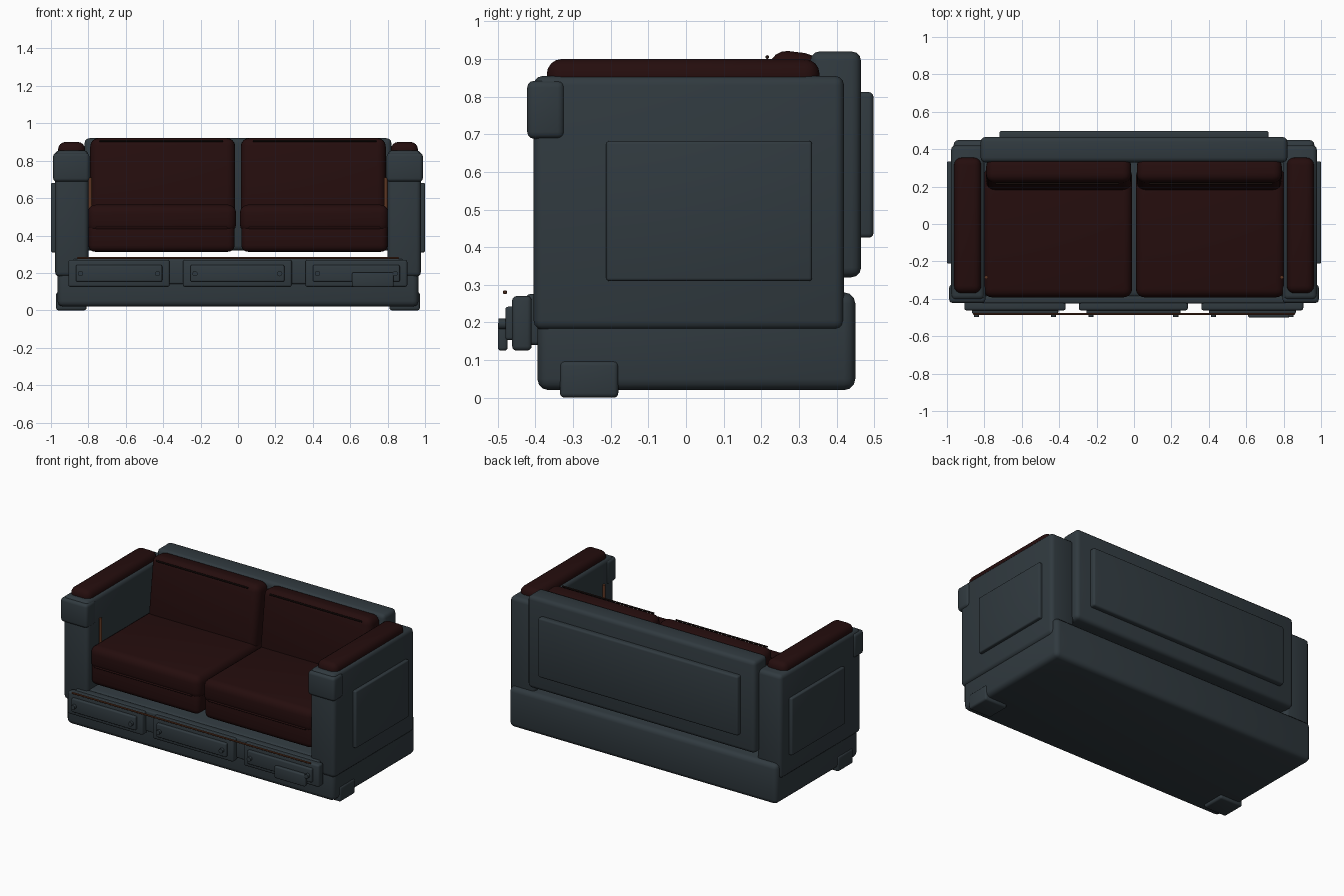
import bpy, bmesh, math
from mathutils import Matrix, Vector

if "Cube" in bpy.data.objects:
    bpy.data.objects.remove(bpy.data.objects["Cube"])


def material(name, rgb):
    m = bpy.data.materials.new(name)
    m.diffuse_color = (*rgb, 1)
    m.use_nodes = True
    m.node_tree.nodes["Principled BSDF"].inputs["Base Color"].default_value = m.diffuse_color
    return m


SLATE = material("slate", (0.030, 0.042, 0.050))
RED = material("dark red", (0.018, 0.004, 0.004))
COPPER = material("copper brown", (0.11, 0.036, 0.016))
DARK = material("dark thread", (0.012, 0.006, 0.005))


def finish(name, bm, mat):
    me = bpy.data.meshes.new(name)
    bmesh.ops.recalc_face_normals(bm, faces=bm.faces)
    bm.to_mesh(me)
    bm.free()
    me.materials.append(mat)
    ob = bpy.data.objects.new(name, me)
    bpy.context.collection.objects.link(ob)
    bpy.ops.object.select_all(action='DESELECT')
    ob.select_set(True)
    bpy.context.view_layer.objects.active = ob
    bpy.ops.object.shade_smooth_by_angle(angle=math.radians(35))
    return ob


def box(name, x, y, z, mat, bevel=0.01, seg=3, tilt=0.0):
    """Rounded box from (min, max) ranges, optionally leaning back about x."""
    size = Vector((x[1] - x[0], y[1] - y[0], z[1] - z[0]))
    mid = Vector((x[0] + x[1], y[0] + y[1], z[0] + z[1])) / 2
    bm = bmesh.new()
    bmesh.ops.create_cube(bm, size=1)
    bmesh.ops.scale(bm, vec=size, verts=bm.verts)
    bmesh.ops.bevel(bm, geom=bm.edges[:], offset=min(bevel, min(size) * 0.48),
                    segments=seg, profile=0.5, affect='EDGES')
    bm.transform(Matrix.Translation(mid) @ Matrix.Rotation(tilt, 4, 'X'))
    return finish(name, bm, mat)


def rod(name, centre, axis, radius, length, mat):
    bm = bmesh.new()
    bmesh.ops.create_cone(bm, cap_ends=True, segments=16, radius1=radius,
                          radius2=radius, depth=length)
    rot = Vector((0, 0, 1)).rotation_difference(Vector(axis)).to_matrix().to_4x4()
    bm.transform(Matrix.Translation(centre) @ rot)
    return finish(name, bm, mat)


def span(side, a, b):
    return (a, b) if side > 0 else (-b, -a)


# Base plinth and front rail
box("base", (-0.965, 0.965), (-0.395, 0.45), (0.02, 0.28), SLATE, 0.03)
box("front_rail", (-0.88, 0.88), (-0.425, -0.38), (0.14, 0.275), SLATE, 0.01)

# Backrest frame and rear panel
box("back_frame", (-0.82, 0.82), (0.33, 0.465), (0.32, 0.92), SLATE, 0.025)
box("back_panel", (-0.72, 0.72), (0.45, 0.498), (0.425, 0.812), SLATE, 0.012)

for side, label in ((-1, "left"), (1, "right")):
    # Arms with front cap, side panel, top pad and foot
    box(label + "_arm", span(side, 0.80, 0.978), (-0.405, 0.42), (0.18, 0.855), SLATE, 0.025)
    box(label + "_arm_cap", span(side, 0.795, 0.988), (-0.422, -0.323), (0.688, 0.842), SLATE, 0.018)
    box(label + "_arm_panel", span(side, 0.96, 1.0), (-0.212, 0.335), (0.31, 0.682), SLATE, 0.008)
    box(label + "_arm_pad", span(side, 0.817, 0.962), (-0.37, 0.355), (0.80, 0.90), RED, 0.04, 4)
    box(label + "_foot", span(side, 0.81, 0.972), (-0.335, -0.18), (0.0, 0.097), SLATE, 0.012)
    # Copper rod on the inner face of the arm
    rod(label + "_arm_rod", (side * 0.79, -0.285, 0.55), (0, 0, 1), 0.009, 0.32, COPPER)

    # Seat cushion: lower body and softer top pad
    box(label + "_seat_body", span(side, 0.018, 0.80), (-0.385, 0.30), (0.313, 0.47), RED, 0.035, 4)
    box(label + "_seat_top", span(side, 0.010, 0.805), (-0.392, 0.30), (0.415, 0.565), RED, 0.045, 4)
    rod(label + "_seat_piping", (side * 0.41, -0.388, 0.44), (1, 0, 0), 0.006, 0.70, RED)

    # Leaning back cushion with a thread line along its top front
    box(label + "_back_cushion", span(side, 0.015, 0.79), (0.20, 0.335), (0.48, 0.92), RED,
        0.045, 4, tilt=math.radians(-7))
    rod(label + "_back_thread", (side * 0.41, 0.216, 0.905), (1, 0, 0), 0.005, 0.66, DARK)

# Three drawers with raised fronts and rivets
for name, x0, x1 in (("left", -0.907, -0.365), ("middle", -0.295, 0.288), ("right", 0.36, 0.905)):
    box(name + "_drawer", (x0, x1), (-0.462, -0.41), (0.125, 0.27), SLATE, 0.012)
    box(name + "_drawer_front", (x0 + 0.04, x1 - 0.04), (-0.48, -0.45), (0.153, 0.242), SLATE, 0.008)
    for i, rx in enumerate((x0 + 0.065, x1 - 0.065)):
        rod(f"{name}_rivet_{i + 1}", (rx, -0.485, 0.196), (0, 1, 0), 0.014, 0.026, SLATE)

# Small plate on the right drawer and copper trim above the drawers
box("drawer_plate", (0.61, 0.832), (-0.50, -0.474), (0.125, 0.203), SLATE, 0.008)
box("drawer_trim", (-0.86, 0.86), (-0.486, -0.476), (0.275, 0.285), COPPER, 0.002, 1)
